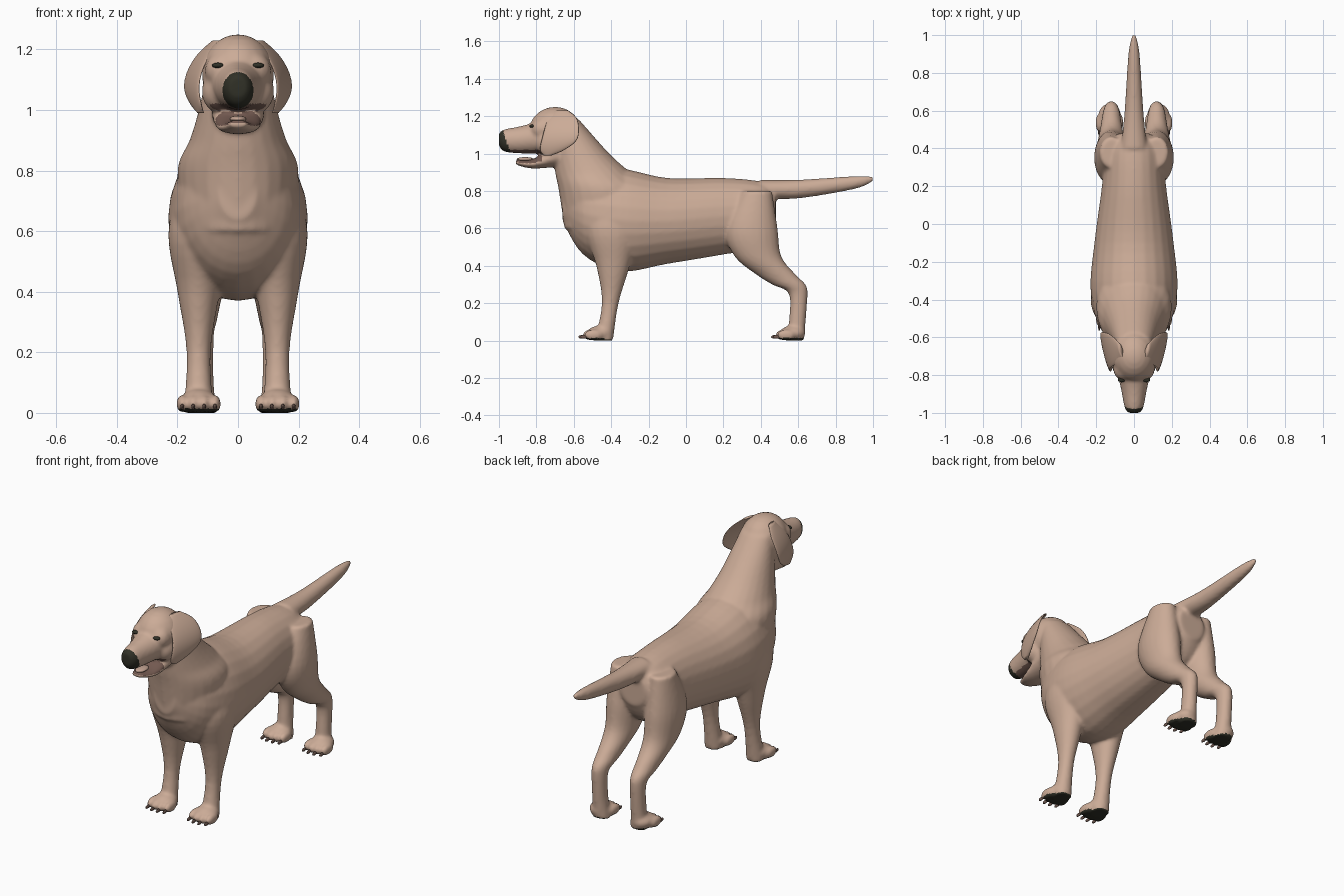
import bpy
import bmesh
from math import sin, cos, tau
from mathutils import Matrix, Vector

cube = bpy.data.objects.get("Cube")
if cube:
    bpy.data.objects.remove(cube, do_unlink=True)


def material(name, red, green, blue):
    """One flat colour, shown in the viewport and in renders."""
    mat = bpy.data.materials.new(name)
    mat.use_nodes = True
    color = (red, green, blue, 1)
    mat.diffuse_color = color
    shader = mat.node_tree.nodes["Principled BSDF"]
    shader.inputs["Base Color"].default_value = color
    return mat


fur = material("tan fur", .6, .41, .31)
dark = material("dark skin", .03, .03, .02)
lining = material("mouth lining", .17, .1, .08)
pink = material("tongue", .55, .37, .29)
horn = material("claw horn", .16, .1, .08)


def spline(rows, steps=5):
    """Smoothly interpolate between the given sections."""
    points = [Vector(row) for row in rows]
    points = [points[0], *points, points[-1]]
    result = []
    for before, start, end, after in zip(points, points[1:], points[2:], points[3:]):
        leave = (end - before) / 2
        arrive = (after - start) / 2
        for i in range(steps):
            t = i / steps
            ease = t * t * (3 - 2 * t)
            result.append(start.lerp(end, ease)
                          + leave * t * (1 - t) ** 2
                          - arrive * t * t * (1 - t))
    return result + [points[-1]]


def loft(bm, axis, rows, center=0, sides=24):
    """Skin of oval sections: position on axis, low edge, high edge, half width."""
    rings = []
    for position, low, high, half_width in spline(rows):
        ring = []
        for k in range(sides):
            angle = tau * k / sides
            x = center + half_width * cos(angle)
            across = (low + high) / 2 + (high - low) / 2 * sin(angle)
            place = (x, position, across) if axis == "y" else (x, across, position)
            ring.append(bm.verts.new(place))
        rings.append(ring)
    for ring, following in zip(rings, rings[1:]):
        for k in range(sides):
            bm.faces.new((ring[k - 1], ring[k], following[k], following[k - 1]))
    bm.faces.new(rings[0])
    bm.faces.new(rings[-1])


def blob(bm, center, radii):
    """Ellipsoid."""
    matrix = Matrix.Translation(center) @ Matrix.Diagonal((*radii, 1))
    bmesh.ops.create_uvsphere(bm, u_segments=20, v_segments=12, radius=1, matrix=matrix)


def finish(bm, name, *materials):
    """Turn the parts into one smooth-shaded object."""
    bmesh.ops.recalc_face_normals(bm, faces=bm.faces)
    mesh = bpy.data.meshes.new(name)
    bm.to_mesh(mesh)
    bm.free()
    for mat in materials:
        mesh.materials.append(mat)
    mesh.shade_smooth()
    obj = bpy.data.objects.new(name, mesh)
    bpy.context.collection.objects.link(obj)
    return obj


body = bmesh.new()
claws = bmesh.new()

# Trunk, from rump to breastbone
loft(body, "y", [
    (.48, .62, .8, .08), (.4, .5, .85, .15), (.2, .46, .87, .17), (-.1, .41, .87, .21),
    (-.35, .37, .92, .23), (-.55, .46, .9, .18), (-.66, .64, .82, .06)])

# Neck, from chest to nape
loft(body, "z", [
    (.6, -.65, -.2, .18), (.8, -.68, -.2, .2), (.9, -.7, -.3, .16),
    (1, -.71, -.41, .13), (1.18, -.72, -.57, .09)])

# Tail
loft(body, "y", [
    (.4, .76, .86, .07), (.6, .76, .86, .05), (.9, .81, .88, .03), (1, .85, .88, .01)])

# Skull, muzzle and lower jaw
blob(body, (0, -.7, 1.12), (.12, .14, .13))
loft(body, "y", [
    (-.7, 1, 1.2, .11), (-.87, 1, 1.15, .07), (-.97, 1.01, 1.13, .05), (-1, 1.04, 1.11, .03)])
loft(body, "y", [
    (-.68, .93, 1.06, .09), (-.82, .92, .97, .07), (-.91, .94, .97, .03)])

for side in (-1, 1):
    # Brow and cheek
    blob(body, (side * .05, -.77, 1.13), (.06, .06, .06))
    blob(body, (side * .06, -.74, 1.06), (.06, .07, .07))

    # Front leg
    loft(body, "z", [
        (.8, -.48, -.3, .05), (.6, -.54, -.25, .1), (.4, -.48, -.3, .07),
        (.2, -.45, -.36, .04), (0, -.49, -.39, .05)], side * .13)

    # Hind leg with thigh, hock and pastern
    loft(body, "z", [
        (.8, .3, .46, .06), (.6, .21, .49, .09), (.45, .26, .51, .08), (.35, .38, .59, .06),
        (.3, .46, .64, .05), (.25, .55, .65, .04), (.1, .55, .64, .04), (0, .54, .63, .05)],
        side * .12)

    # Paws, each with four toes and claws
    for y in (-.5, .53):
        blob(body, (side * .13, y + .04, .04), (.06, .07, .04))
        for step in (-1.5, -.5, .5, 1.5):
            x = side * .13 + step * .036
            toe = y + abs(step) * .01
            blob(body, (x, toe - .01, .03), (.02, .05, .03))
            blob(claws, (x, toe - .06, .02), (.006, .02, .01))

dog = finish(body, "body", fur, dark, lining)
finish(claws, "claws", horn)

# Fuse the body parts into one smooth skin
fuse = dog.modifiers.new("fuse", "REMESH")
fuse.mode = "VOXEL"
fuse.voxel_size = .009
relax = dog.modifiers.new("relax", "SMOOTH")
relax.factor = .5
relax.iterations = 8
graph = bpy.context.evaluated_depsgraph_get()
skin = bpy.data.meshes.new_from_object(dog.evaluated_get(graph))
dog.modifiers.clear()
dog.data = skin
skin.shade_smooth()

# Nose, paw soles and inside of the mouth
for face in skin.polygons:
    x, y, z = face.center
    tilt = face.normal.z
    nose = z > 1 and y < -.95 - (z - 1.04) / 3
    sole = z < .014 and tilt < -.4
    jaw_floor = .94 < z < 1 and tilt > .15
    palate = .98 < z < 1.02 and tilt < -.6
    if nose or sole:
        face.material_index = 1
    elif -.95 < y < -.77 and (jaw_floor or palate):
        face.material_index = 2
    else:
        face.material_index = 0

# Hanging ears, bowed away from the head, and narrow eyes
for side, label in ((1, "left"), (-1, "right")):
    ear = bmesh.new()
    loft(ear, "z", [
        (1.23, -.7, -.63, .01), (1.18, -.74, -.58, .01), (1.08, -.77, -.58, .01),
        (1.02, -.78, -.65, .01), (.99, -.76, -.72, .01)])
    for vert in ear.verts:
        x, y, z = vert.co
        vert.co.x = side * (x + .155 - 3 * (z - 1.06) ** 2 + (y + .67) / 4)
    finish(ear, label + "_ear", fur)

    eye = bmesh.new()
    blob(eye, (side * .066, -.823, 1.147), (.02, .015, .009))
    finish(eye, label + "_eye", dark)

# Tongue
tongue = bmesh.new()
blob(tongue, (0, -.86, .97), (.028, .046, .011))
finish(tongue, "tongue", pink)
